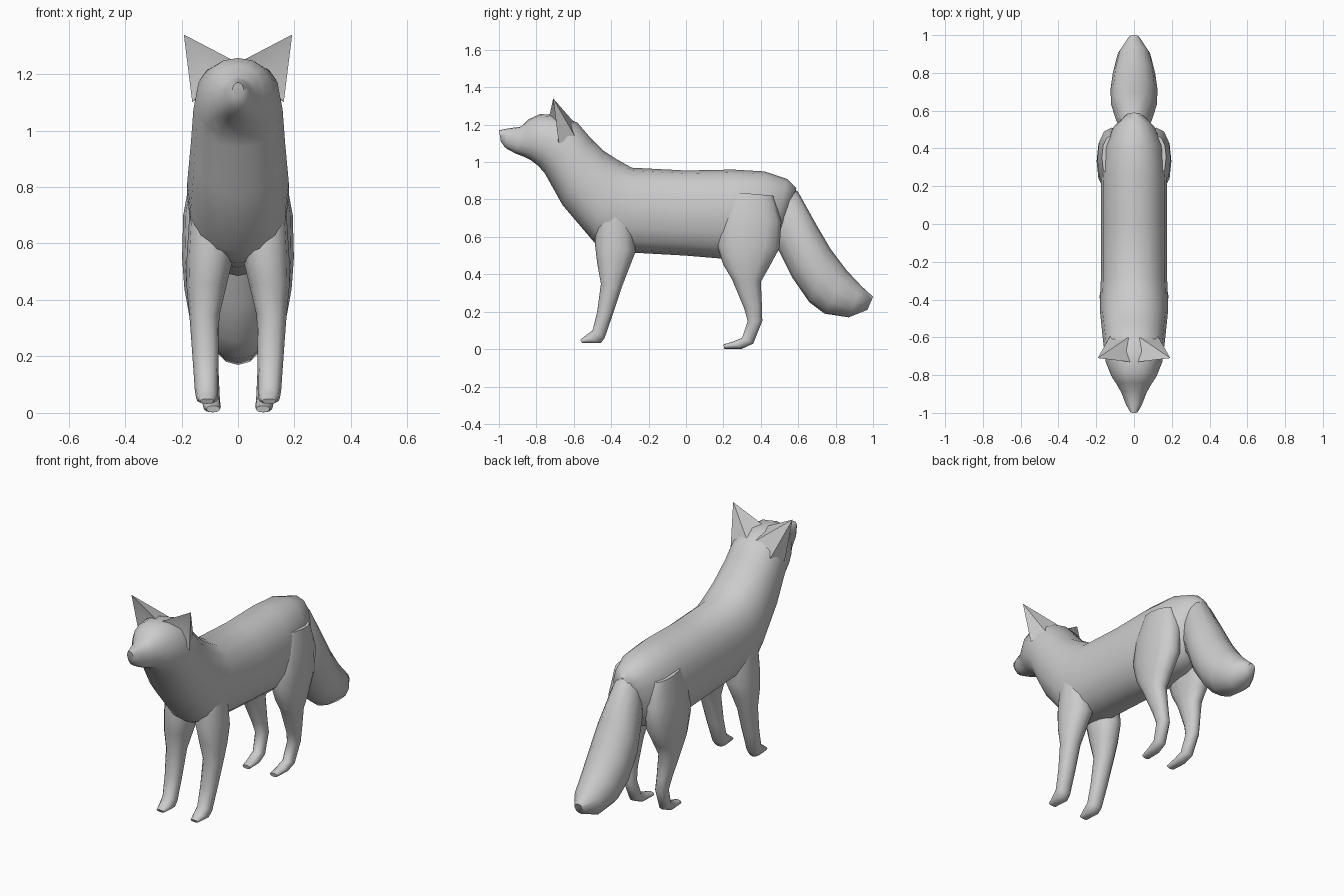
import bpy, bmesh, math
from mathutils import Vector

cube = bpy.data.objects.get("Cube")
if cube:
    bpy.data.objects.remove(cube, do_unlink=True)

grey = bpy.data.materials.new("light_grey")
grey.use_nodes = True
colour = (0.6, 0.6, 0.6, 1)
grey.diffuse_color = colour
bsdf = grey.node_tree.nodes["Principled BSDF"]
bsdf.inputs["Base Color"].default_value = colour
bsdf.inputs["Roughness"].default_value = 0.8


def finish(name, bm, mirror=False, angle=60):
    bmesh.ops.recalc_face_normals(bm, faces=bm.faces)
    mesh = bpy.data.meshes.new(name)
    bm.to_mesh(mesh)
    bm.free()
    mesh.materials.append(grey)
    obj = bpy.data.objects.new(name, mesh)
    bpy.context.collection.objects.link(obj)
    bpy.ops.object.select_all(action="DESELECT")
    obj.select_set(True)
    bpy.context.view_layer.objects.active = obj
    bpy.ops.object.shade_smooth_by_angle(angle=math.radians(angle))
    if mirror:
        obj.modifiers.new("Mirror", "MIRROR")
    return obj


def loft(name, sections, sides=16, power=0.9, mirror=False):
    """Skin oval rings; each is (y1, z1, y2, z2, centre x, half width)."""
    bm = bmesh.new()
    rings = []
    for y1, z1, y2, z2, x, w in sections:
        a, b = Vector((x, y1, z1)), Vector((x, y2, z2))
        mid, half = (a + b) / 2, (a - b) / 2
        ring = []
        for i in range(sides):
            t = math.tau * i / sides
            c, s = math.cos(t), math.sin(t)
            c = math.copysign(abs(c) ** power, c)
            s = math.copysign(abs(s) ** power, s)
            ring.append(bm.verts.new(mid + half * c + Vector((w * s, 0, 0))))
        rings.append(ring)
    for r, q in zip(rings, rings[1:]):
        for i in range(sides):
            j = (i + 1) % sides
            bm.faces.new((r[i], r[j], q[j], q[i]))
    bm.faces.new(rings[0])
    bm.faces.new(rings[-1])
    return finish(name, bm, mirror)


# Rump, trunk, neck, skull and muzzle in one skin
loft("body_and_head", [
    (.59, .86, .50, .58, 0, .06),
    (.54, .91, .46, .53, 0, .115),
    (.42, .95, .38, .50, 0, .16),
    (.25, .96, .18, .485, 0, .175),
    (0, .955, 0, .50, 0, .175),
    (-.29, .97, -.27, .515, 0, .175),
    (-.37, 1.015, -.42, .53, 0, .18),
    (-.44, 1.06, -.49, .57, 0, .18),
    (-.52, 1.14, -.66, .77, 0, .167),
    (-.58, 1.21, -.755, .94, 0, .158),
    (-.67, 1.25, -.79, .98, 0, .15),
    (-.78, 1.257, -.83, 1.01, 0, .12),
    (-.84, 1.23, -.87, 1.03, 0, .088),
    (-.88, 1.19, -.91, 1.045, 0, .066),
    (-.95, 1.18, -.965, 1.075, 0, .042),
    (-1.0, 1.17, -.99, 1.11, 0, .02),
])

# Bushy tail
loft("tail", [
    (.53, .90, .44, .60, 0, .06),
    (.60, .84, .50, .52, 0, .095),
    (.70, .66, .57, .38, 0, .122),
    (.77, .54, .66, .25, 0, .124),
    (.86, .42, .74, .19, 0, .112),
    (.94, .335, .87, .17, 0, .085),
    (1.0, .28, .97, .21, 0, .03),
], sides=12, power=1)

# Front legs with paws
loft("front_legs", [
    (-.47, .76, -.29, .72, .10, .07),
    (-.488, .57, -.27, .52, .10, .082),
    (-.475, .46, -.305, .43, .112, .07),
    (-.455, .35, -.34, .34, .119, .053),
    (-.475, .20, -.39, .19, .115, .046),
    (-.50, .10, -.435, .06, .112, .041),
    (-.54, .07, -.455, .032, .11, .038),
    (-.565, .05, -.555, .032, .11, .024),
], sides=12, mirror=True)

# Hind legs with haunch, hock and paw
loft("hind_legs", [
    (.24, .84, .47, .82, .115, .055),
    (.18, .72, .51, .68, .118, .076),
    (.165, .56, .50, .54, .12, .078),
    (.20, .45, .44, .43, .125, .065),
    (.245, .375, .40, .36, .124, .053),
    (.31, .22, .406, .23, .112, .038),
    (.33, .15, .408, .15, .103, .034),
    (.30, .06, .36, .03, .096, .032),
    (.25, .04, .30, .002, .092, .031),
    (.20, .025, .205, .002, .088, .024),
], sides=12, mirror=True)

# Pointed ears with a hollow front
bm = bmesh.new()
tip = bm.verts.new((.192, -.71, 1.34))
hollow = bm.verts.new((.115, -.685, 1.21))
base = [bm.verts.new(p) for p in (
    (.02, -.73, 1.25), (.03, -.60, 1.215), (.125, -.59, 1.13), (.162, -.68, 1.10))]
for a, b in zip(base, base[1:]):
    bm.faces.new((a, b, tip))
bm.faces.new((base[0], tip, hollow))
bm.faces.new((hollow, tip, base[3]))
bm.faces.new((base[0], hollow, base[3]))
bm.faces.new(base)
finish("ears", bm, mirror=True, angle=50)
